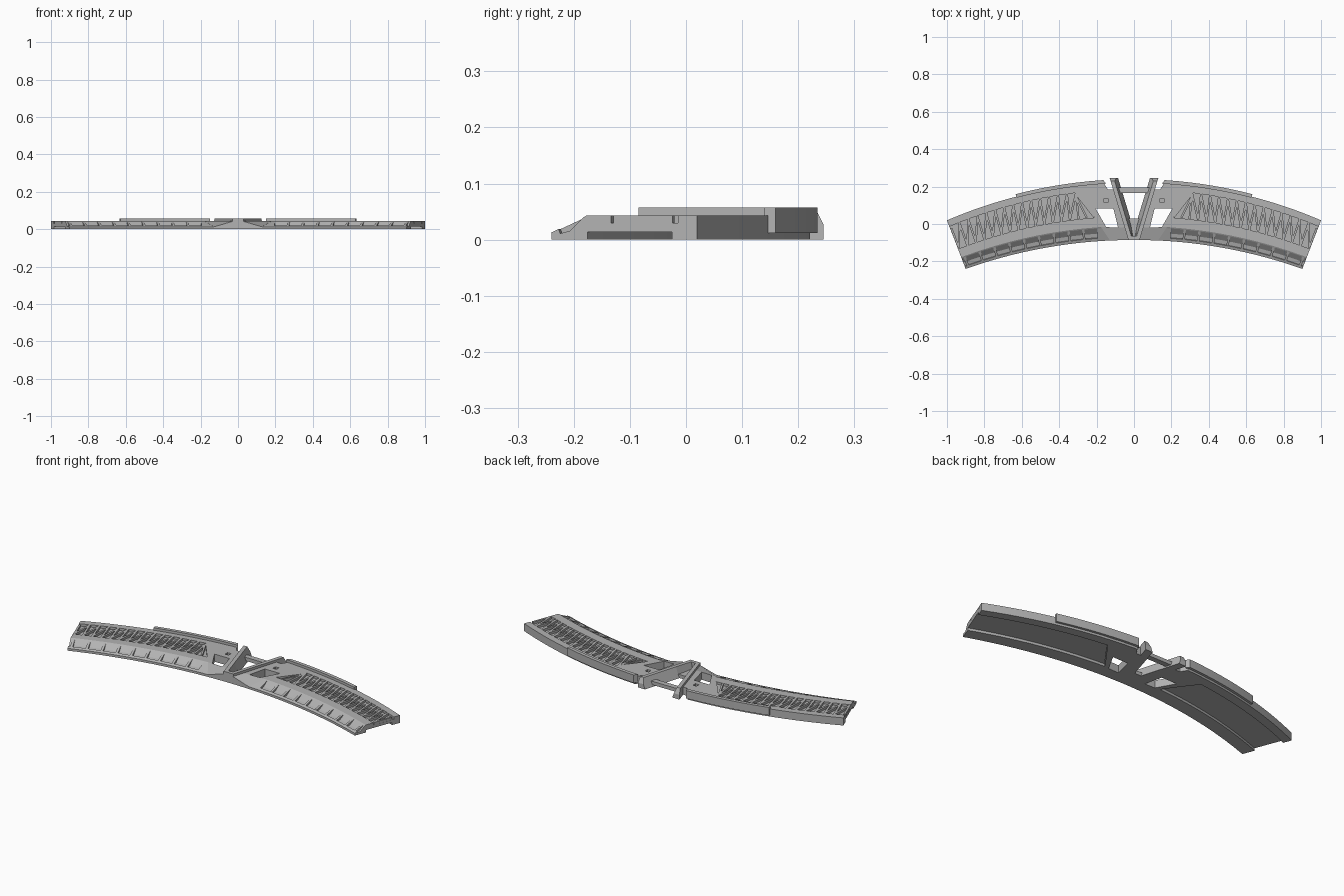
import bpy, bmesh, math
from mathutils import Vector

cube = bpy.data.objects.get("Cube")
if cube:
    bpy.data.objects.remove(cube, do_unlink=True)

grey = bpy.data.materials.new("plain_grey")
grey.use_nodes = True
grey.diffuse_color = (0.45, 0.45, 0.45, 1)
grey.node_tree.nodes["Principled BSDF"].inputs["Base Color"].default_value = grey.diffuse_color

TOP, FLOOR, RAISED = 0.043, 0.030, 0.057


def arc(x, centre, radius):
    return Vector((x, centre + math.sqrt(radius ** 2 - x ** 2)))


def at(s, t):
    """Plan position: s runs from the middle to the tip, t from front to back."""
    return arc(0.9 * s, -2.775, 2.69).lerp(arc(s, -2.3, 2.526), t)


def diagonal(t):
    """Slanted inner boundary of the lattice wing."""
    return 0.143 + 0.198 * t


def make(name, lofts, mirror=True):
    """Each loft is a list of matching 3D rings, skinned and capped."""
    bm = bmesh.new()
    for rings in lofts:
        vs = [[bm.verts.new(p) for p in ring] for ring in rings]
        n = len(vs[0])
        for a, b in zip(vs, vs[1:]):
            for i in range(n):
                j = (i + 1) % n
                bm.faces.new((a[i], a[j], b[j], b[i]))
        bm.faces.new(vs[0])
        bm.faces.new(vs[-1])
    bmesh.ops.recalc_face_normals(bm, faces=bm.faces)
    mesh = bpy.data.meshes.new(name)
    bm.to_mesh(mesh)
    bm.free()
    mesh.materials.append(grey)
    obj = bpy.data.objects.new(name, mesh)
    bpy.context.collection.objects.link(obj)
    if mirror:
        obj.modifiers.new("Mirror", 'MIRROR').use_mirror_merge = False
    return obj


def prism(outline, z0, z1):
    return [[(p[0], p[1], z) for p in outline] for z in (z0, z1)]


def box(x0, x1, y0, y1, z0, z1):
    return prism([(x0, y0), (x1, y0), (x1, y1), (x0, y1)], z0, z1)


def sweep(profile, start, end, steps):
    """Sweep a (t, z) profile along the arc; start may depend on t."""
    rings = []
    for k in range(steps + 1):
        ring = []
        for t, z in profile:
            s0 = start(t) if callable(start) else start
            p = at(s0 + (end - s0) * k / steps, t)
            ring.append((p.x, p.y, z))
        rings.append(ring)
    return rings


def bar(s0, t0, s1, t1, width):
    a, b = at(s0, t0), at(s1, t1)
    d = (b - a).normalized() * width / 2
    side = Vector((-d.y, d.x))
    return prism([a + side, b + side, b - side, a - side], FLOOR - 0.003, TOP)


# Curved wing with window channel, lattice trough and underside recess
section = [(0, 0), (.25, 0), (.25, .014), (.83, .014), (.83, 0), (1, 0), (1, TOP),
           (.87, TOP), (.87, FLOOR), (.41, FLOOR), (.41, TOP), (.24, TOP),
           (.22, .0396), (.13, .016), (.06, .011), (.05, .019), (0, .013)]
make("wing_body", [sweep(section, diagonal, 1, 20)])

# Ribs that divide the sloped front channel into nine windows
rib = [(.05, .009), (.05, .019), (.22, .0396), (.22, .02), (.13, .012)]
pitch = 0.086
ribs = [sweep(rib, diagonal, .215, 2)]
for k in range(1, 10):
    s = 0.215 + pitch * k
    ribs.append(sweep(rib, s - 0.014, s, 1))
make("window_ribs", ribs)

# Lattice: radial bars and diagonals along the trough
lattice = []
step = 0.68 / 14
for k in range(14):
    s = 0.315 + step * k
    lattice.append(bar(s, .41, s, .87, 0.011))
    lattice.append(bar(s, .86, s + step, .42, 0.011))
lattice.append(bar(.994, .43, .994, .83, 0.011))
lattice.append(bar(.225, .42, .315, .86, 0.011))
lattice.append(bar(.268, .42, .315, .80, 0.010))
make("lattice_bars", lattice)

# Raised band along the back edge
band = [(.98, .012), (1.045, .012), (1.045, RAISED), (.98, RAISED)]
make("back_band", [sweep(band, lambda t: .15 + .2 * (t - .98), .63, 12)])

# Inner plate around the open window
def edge(t):
    return at(diagonal(t), t)

front_outer = [(0, 0), (.24, 0), (.24, TOP), (0, .013)]
outer_ring = [(*edge(t), z) for t, z in front_outer]
inner_ring = [(.025, -.085, 0), (.025, -.02, 0), (.025, -.02, TOP), (.025, -.085, TOP)]
make("plate_front", [[outer_ring, inner_ring]])
make("plate_sides", [
    prism([(.147, -.02), edge(.24), edge(.42), edge(.6), (.205, .083)], 0, TOP),
    prism([(.03, -.02), (.085, -.02), (.11, .083), (.06, .083)], 0, TOP)])
plate = make("plate_back", [prism(
    [(.06, .083), (.205, .083), edge(.6), edge(.8), edge(1), at(.25, 1),
     at(.163, 1), (.14, .185), (.09, .185)], 0, TOP)])
cutter = make("socket_cutter", [box(.139, .161, .114, .136, .025, .06)], mirror=False)
cutter.hide_render = True
cutter.hide_viewport = True
cut = plate.modifiers.new("Socket", 'BOOLEAN')
cut.operation = 'DIFFERENCE'
cut.object = cutter
plate.modifiers.move(1, 0)

# Central V arms: sloped inner faces and chamfered tips
def arm_ring(y, height):
    x = 0.03 + 0.10 * (y + 0.085) / 0.33
    lean = 0.023 * height / RAISED
    return [(x, y, 0), (x, y, height), (x - .045 + lean, y, height), (max(x - .045, 0), y, 0)]

make("v_arm", [[arm_ring(-.085, RAISED), arm_ring(0.03, RAISED),
                arm_ring(.23, RAISED), arm_ring(.245, .027)]])

# Base of the V and the crossbar between the arms
make("v_base", [box(-.03, .03, -.085, -.065, 0, RAISED),
                prism([(-.025, -.07), (.025, -.07), (.05, .03), (-.05, .03)], 0, .02)], mirror=False)
make("crossbar", [box(-.1, .1, .165, .195, .01, .03)], mirror=False)
